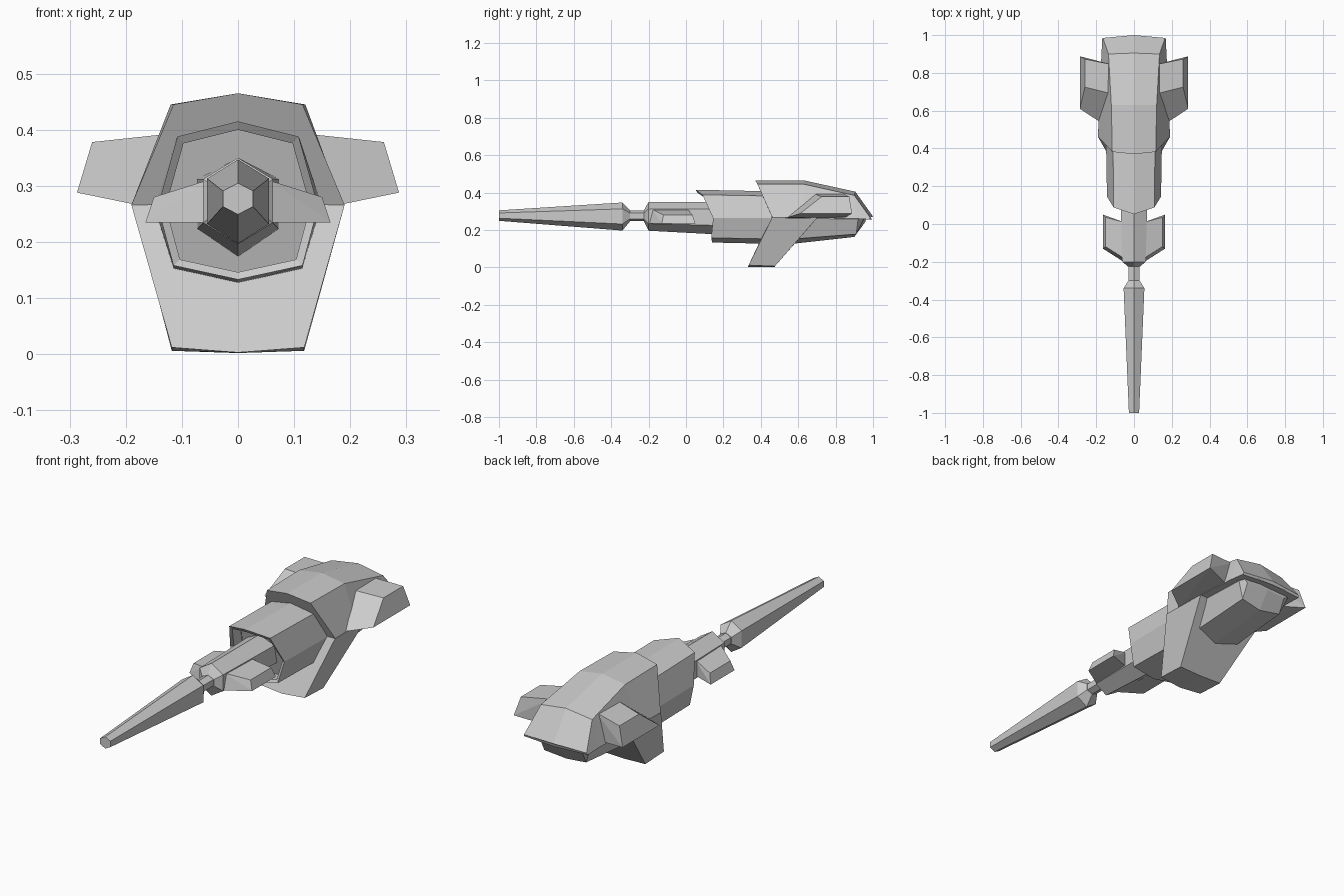
import bpy, bmesh

cube = bpy.data.objects.get("Cube")
if cube:
    bpy.data.objects.remove(cube)

grey = bpy.data.materials.new("hull_grey")
grey.use_nodes = True
colour = (0.6, 0.6, 0.6, 1)
grey.diffuse_color = colour
grey.node_tree.nodes["Principled BSDF"].inputs["Base Color"].default_value = colour


def finish(bm, name):
    bmesh.ops.recalc_face_normals(bm, faces=bm.faces)
    mesh = bpy.data.meshes.new(name)
    bm.to_mesh(mesh)
    bm.free()
    mesh.materials.append(grey)
    obj = bpy.data.objects.new(name, mesh)
    bpy.context.collection.objects.link(obj)
    return obj


def loft(name, stations):
    """Skin half sections, each listed from top centre to bottom centre."""
    bm = bmesh.new()
    rings = []
    for half in stations:
        ring = list(half) + [(-x, y, z) for x, y, z in reversed(half) if x > 0]
        rings.append([bm.verts.new(p) for p in ring])
    for a, b in zip(rings, rings[1:]):
        for i in range(len(a)):
            j = (i + 1) % len(a)
            bm.faces.new((a[i], a[j], b[j], b[i]))
    bm.faces.new(rings[0])
    bm.faces.new(rings[-1])
    return finish(bm, name)


def block(name, points, side):
    """Flat-sided solid around its corner points."""
    bm = bmesh.new()
    verts = [bm.verts.new((x * side, y, z)) for x, y, z in points]
    bmesh.ops.convex_hull(bm, input=verts)
    bmesh.ops.dissolve_limit(bm, angle_limit=0.03, verts=bm.verts, edges=bm.edges)
    return finish(bm, name)


def hexagon(y, w, top, upper, lower, bottom):
    return [(0, y, top), (w, y, upper), (w, y, lower), (0, y, bottom)]


# Long nose barrel, pinched joint and neck
loft("nose_barrel", [
    hexagon(-1, .027, .305, .291, .263, .249),
    hexagon(-.34, .055, .347, .313, .232, .197),
    hexagon(-.30, .03, .305, .291, .259, .245)])
loft("nose_joint", [
    hexagon(-.31, .028, .303, .29, .26, .247),
    hexagon(-.22, .028, .303, .29, .26, .247)])
loft("neck", [
    hexagon(-.225, .032, .305, .291, .259, .245),
    hexagon(-.20, .062, .35, .312, .234, .196),
    hexagon(.25, .074, .35, .312, .222, .172)])

# Body with a raked, hollowed front
rim = [(0, .052, .415), (.108, .088, .388), (.143, .145, .263),
       (.115, .135, .158), (0, .14, .133)]
recess = [(x * .9, y + .008, .265 + (z - .265) * .9) for x, y, z in rim]
deep = [(x, y + .06, z) for x, y, z in recess]
loft("body", [
    deep, recess, rim,
    [(0, .55, .405), (.112, .55, .38), (.15, .55, .263), (.115, .55, .15), (0, .55, .124)],
    [(0, .9, .33), (.1, .9, .31), (.14, .92, .258), (.11, .91, .178), (0, .9, .163)],
    [(0, .96, .275), (.09, .96, .27), (.13, .95, .258), (.11, .945, .248), (0, .96, .245)]])

# Armour shell over the rear
loft("rear_shell", [
    [(0, .37, .465), (.115, .382, .445), (.19, .462, .266), (0, .462, .262)],
    [(0, .63, .465), (.12, .63, .445), (.186, .63, .266), (0, .63, .262)],
    [(0, .905, .405), (.135, .90, .385), (.172, .90, .262), (0, .90, .258)],
    [(0, 1.0, .272), (.165, .985, .266), (.168, .98, .256), (0, .995, .256)]])

# Raked keel slab under the shell
loft("keel_fin", [
    [(0, .455, .268), (.19, .46, .266), (.118, .335, .012), (0, .33, .003)],
    [(0, .70, .262), (.186, .70, .264), (.118, .475, .006), (0, .475, .002)]])

# Paired cheek winglets and rear pods
winglet = [(.055, -.18, .31), (.15, -.12, .28), (.165, -.13, .235), (.055, -.2, .235),
           (.055, .01, .31), (.15, .035, .28), (.165, .05, .235), (.055, .01, .235)]
pod = [(.12, .69, .393), (.26, .725, .378), (.287, .61, .288), (.18, .54, .266),
       (.12, .845, .393), (.26, .873, .378), (.287, .888, .288), (.16, .85, .266)]
for label, side in (("left", 1), ("right", -1)):
    block(label + "_winglet", winglet, side)
    block(label + "_rear_pod", pod, side)
